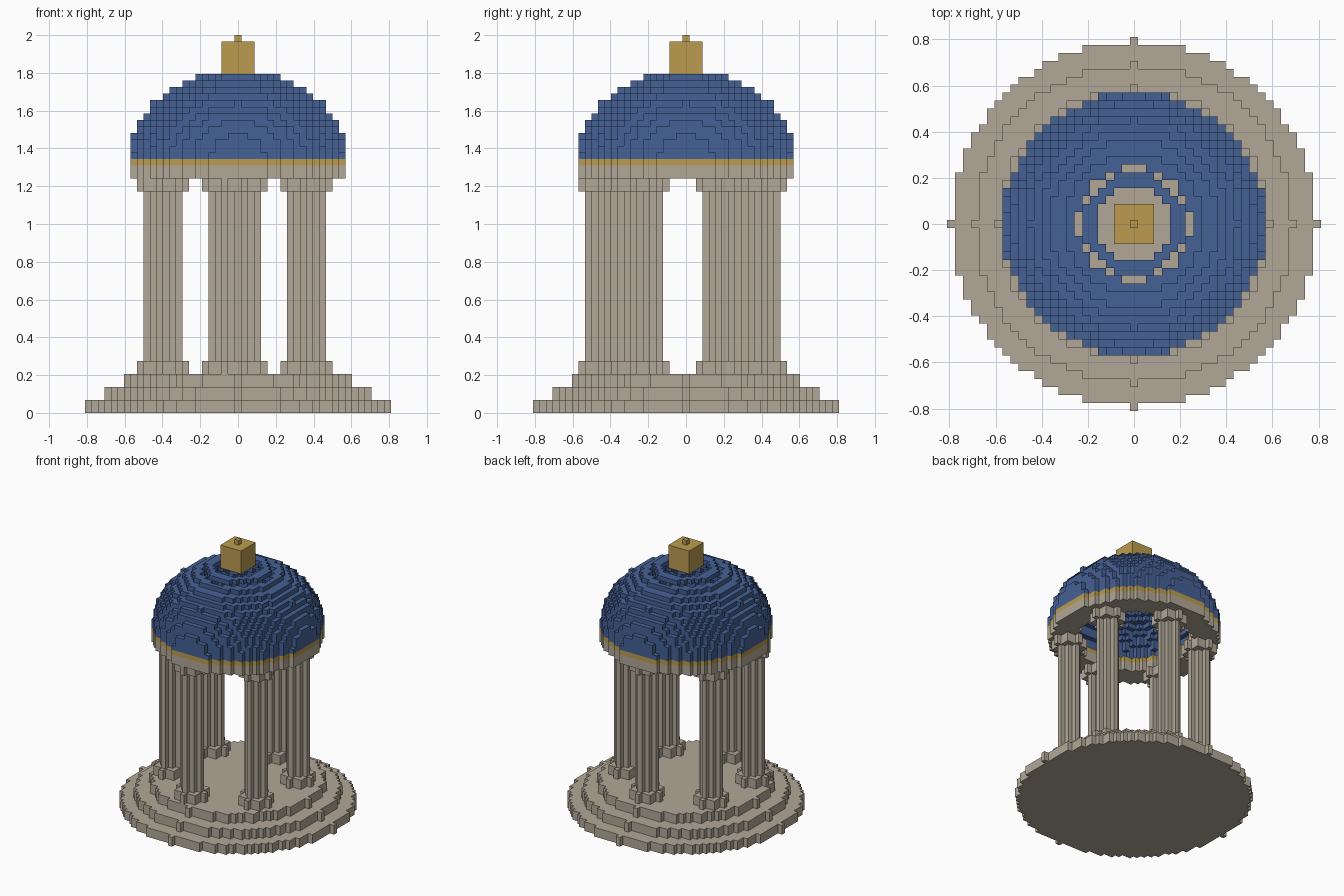
import bpy
import bmesh
import math
from mathutils import Vector

if "Cube" in bpy.data.objects:
    bpy.data.objects.remove(bpy.data.objects["Cube"])

V = 2 / 58          # voxel size
filled = set()      # every occupied cell, used to drop hidden faces
parts = []


def ring(outer, z0, z1, inner=-1.0, cx=0, cy=0):
    """Cells of a stacked disc or ring."""
    n = int(outer) + 1
    return {(cx + x, cy + y, z)
            for x in range(-n, n + 1) for y in range(-n, n + 1)
            if inner < math.hypot(x, y) <= outer + 1e-6
            for z in range(z0, z1)}


def add_part(name, cells, mat):
    cells = cells - filled
    filled.update(cells)
    parts.append((name, cells, mat))


def material(name, col):
    m = bpy.data.materials.new(name)
    m.diffuse_color = (*col, 1)
    m.use_nodes = True
    m.node_tree.nodes["Principled BSDF"].inputs["Base Color"].default_value = m.diffuse_color
    return m


def build(name, cells, mat):
    """Mesh the exposed faces of a set of cells."""
    bm = bmesh.new()
    verts = {}

    def vert(p):
        if p not in verts:
            verts[p] = bm.verts.new(Vector((p[0] - 0.5, p[1] - 0.5, p[2])) * V)
        return verts[p]

    for c in sorted(cells):
        for axis in range(3):
            u, w = (axis + 1) % 3, (axis + 2) % 3
            for side in (0, 1):
                nb = list(c)
                nb[axis] += 2 * side - 1
                if tuple(nb) in filled:
                    continue
                loop = []
                for du, dw in ((0, 0), (1, 0), (1, 1), (0, 1)):
                    p = list(c)
                    p[axis] += side
                    p[u] += du
                    p[w] += dw
                    loop.append(vert(tuple(p)))
                bm.faces.new(loop if side else loop[::-1])
    me = bpy.data.meshes.new(name)
    bm.to_mesh(me)
    bm.free()
    me.materials.append(mat)
    bpy.context.collection.objects.link(bpy.data.objects.new(name, me))


stone = material("stone", (0.44, 0.39, 0.31))
blue = material("blue_tile", (0.06, 0.12, 0.30))
gold = material("gold", (0.50, 0.33, 0.08))

# three round steps
for i, r in enumerate((23, 20, 17)):
    add_part(f"step_{i + 1}", ring(r, 2 * i, 2 * i + 2), stone)

# six columns with base and capital
for i in range(6):
    a = math.radians(24 + 60 * i)
    cx, cy = math.floor(12.5 * math.cos(a)), math.floor(12.5 * math.sin(a))
    add_part(f"column_base_{i + 1}", ring(3, 6, 8, cx=cx, cy=cy), stone)
    add_part(f"column_shaft_{i + 1}", ring(2, 8, 34, cx=cx, cy=cy), stone)
    add_part(f"column_capital_{i + 1}", ring(3, 34, 36, cx=cx, cy=cy), stone)

# ring beam and gold band
add_part("ring_beam", ring(16.5, 36, 38, 11.5), stone)
add_part("gold_band", ring(16.5, 38, 39, 11.5), gold)

# hollow dome, one ring per layer
dome = set()
for h in range(13):
    r = 16.5 * math.sqrt(1 - (h / 13) ** 2)
    dome |= ring(r, 39 + h, 40 + h, r - 1.7)
add_part("dome", dome, blue)

# finial cube and tip
add_part("finial", {(x, y, z) for x in range(-2, 3) for y in range(-2, 3)
                    for z in range(52, 57)}, gold)
add_part("finial_tip", {(0, 0, 57)}, gold)

for p in parts:
    build(*p)
